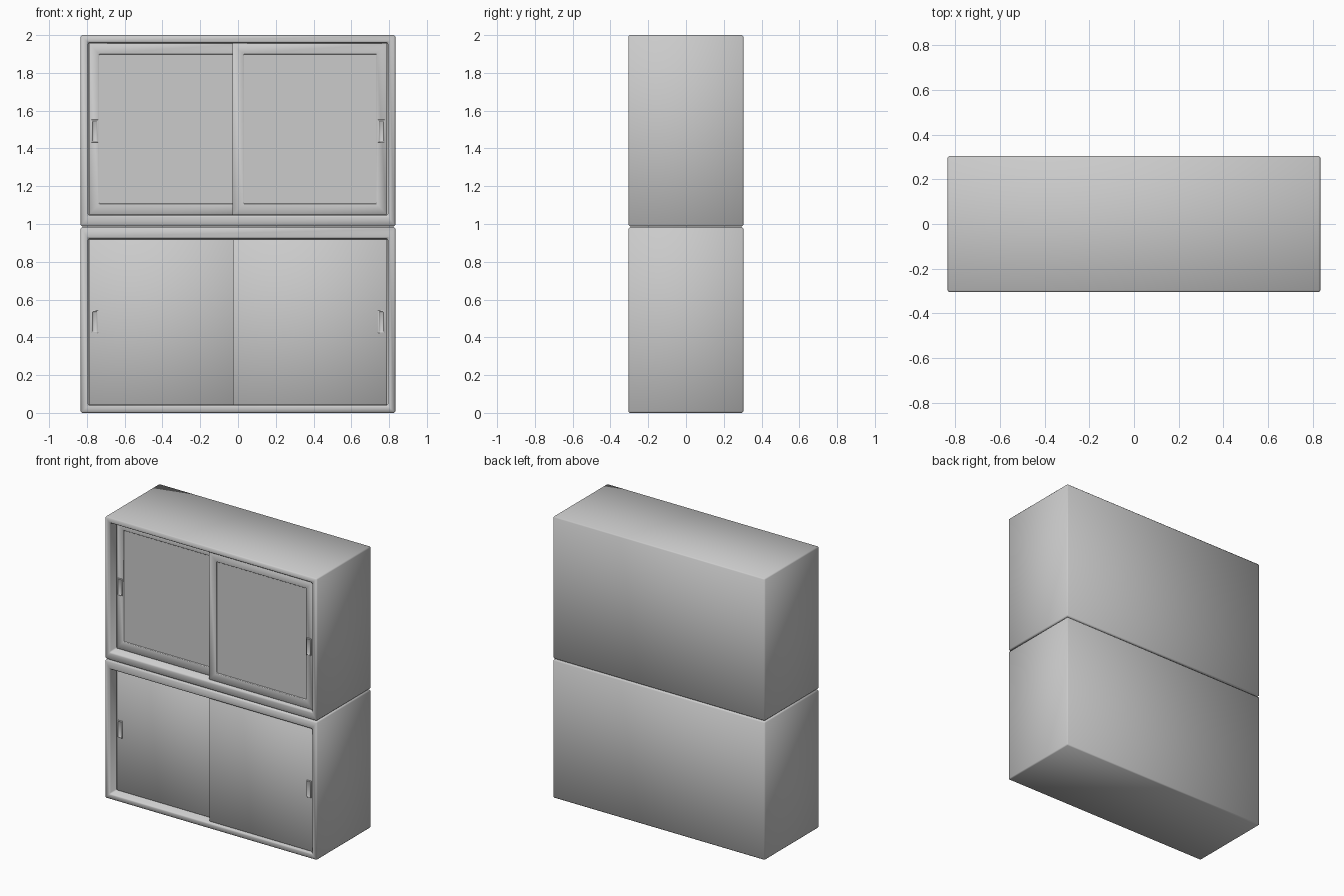
import bpy, bmesh, math

if "Cube" in bpy.data.objects:
    bpy.data.objects.remove(bpy.data.objects["Cube"])


def material(name, v):
    m = bpy.data.materials.new(name)
    m.diffuse_color = (v, v, v, 1)
    m.use_nodes = True
    m.node_tree.nodes["Principled BSDF"].inputs["Base Color"].default_value = m.diffuse_color
    return m


GREY = material("grey_metal", 0.60)
GLASS = material("pale_glass", 0.60)


def nested(name, loops, mat, bevel=0.0):
    """Solid skinned over rectangles (x0, x1, z0, z1, y), capped at both ends."""
    bm = bmesh.new()
    rings = [[bm.verts.new(p) for p in
              ((x0, y, z0), (x1, y, z0), (x1, y, z1), (x0, y, z1))]
             for x0, x1, z0, z1, y in loops]
    for a, b in zip(rings, rings[1:]):
        for i in range(4):
            j = (i + 1) % 4
            bm.faces.new((a[i], a[j], b[j], b[i]))
    bm.faces.new(rings[0][::-1])
    bm.faces.new(rings[-1])
    bmesh.ops.recalc_face_normals(bm, faces=bm.faces)
    me = bpy.data.meshes.new(name)
    bm.to_mesh(me)
    bm.free()
    me.materials.append(mat)
    ob = bpy.data.objects.new(name, me)
    bpy.context.collection.objects.link(ob)
    if bevel:
        b = ob.modifiers.new("soft_edges", 'BEVEL')
        b.width, b.segments, b.limit_method = bevel, 1, 'ANGLE'
        b.angle_limit = math.radians(40)
        bpy.ops.object.select_all(action='DESELECT')
        ob.select_set(True)
        bpy.context.view_layer.objects.active = ob
        bpy.ops.object.modifier_apply(modifier=b.name)
        bpy.ops.object.shade_smooth_by_angle(angle=math.radians(60))
    return ob


def inset(rect, d):
    return (rect[0] + d, rect[1] - d, rect[2] + d, rect[3] - d)


FRONT, BACK = -0.305, 0.305
LEFT_Y, RIGHT_Y = -0.237, -0.285      # door fronts: left slides behind right
THICK = 0.04


def cabinet(name, outer, opening):
    # box with a shallow recess that holds the sliding doors
    nested(name, [outer + (BACK,), outer + (FRONT,), opening + (FRONT,),
                  opening + (LEFT_Y + THICK + 0.005,)], GREY, 0.008)


def door(name, rect, y, pane=None):
    loops = [rect + (y + THICK,), rect + (y,)]
    if pane:
        loops += [pane + (y,), pane + (y + 0.012,)]
        nested(name + "_glass", [pane + (y + 0.0115,), pane + (y + 0.008,)], GLASS)
    nested(name, loops, GREY, 0.003)


def handle(name, x, z, y):
    # raised rim around a sunken finger pull
    r = (x - 0.018, x + 0.018, z - 0.06, z + 0.06)
    nested(name, [r + (y + 0.003,), r + (y - 0.007,), inset(r, 0.006) + (y - 0.007,),
                  inset(r, 0.009) + (y - 0.001,)], GREY, 0.0015)


# cabinet bodies
cabinet("lower_cabinet", (-0.833, 0.833, 0.0, 0.983), (-0.793, 0.793, 0.038, 0.922))
cabinet("upper_cabinet", (-0.833, 0.833, 0.988, 2.0), (-0.793, 0.793, 1.045, 1.96))

# lower solid doors
door("lower_left_door", (-0.789, 0.03, 0.041, 0.919), LEFT_Y)
door("lower_right_door", (-0.027, 0.789, 0.041, 0.919), RIGHT_Y)

# upper glazed doors
door("upper_left_door", (-0.789, 0.03, 1.048, 1.957), LEFT_Y,
     (-0.735, -0.026, 1.108, 1.898))
door("upper_right_door", (-0.03, 0.789, 1.048, 1.957), RIGHT_Y,
     (0.03, 0.733, 1.108, 1.898))

# finger pulls
for level, z in (("lower", 0.482), ("upper", 1.492)):
    handle(level + "_left_handle", -0.758, z, LEFT_Y)
    handle(level + "_right_handle", 0.758, z, RIGHT_Y)
